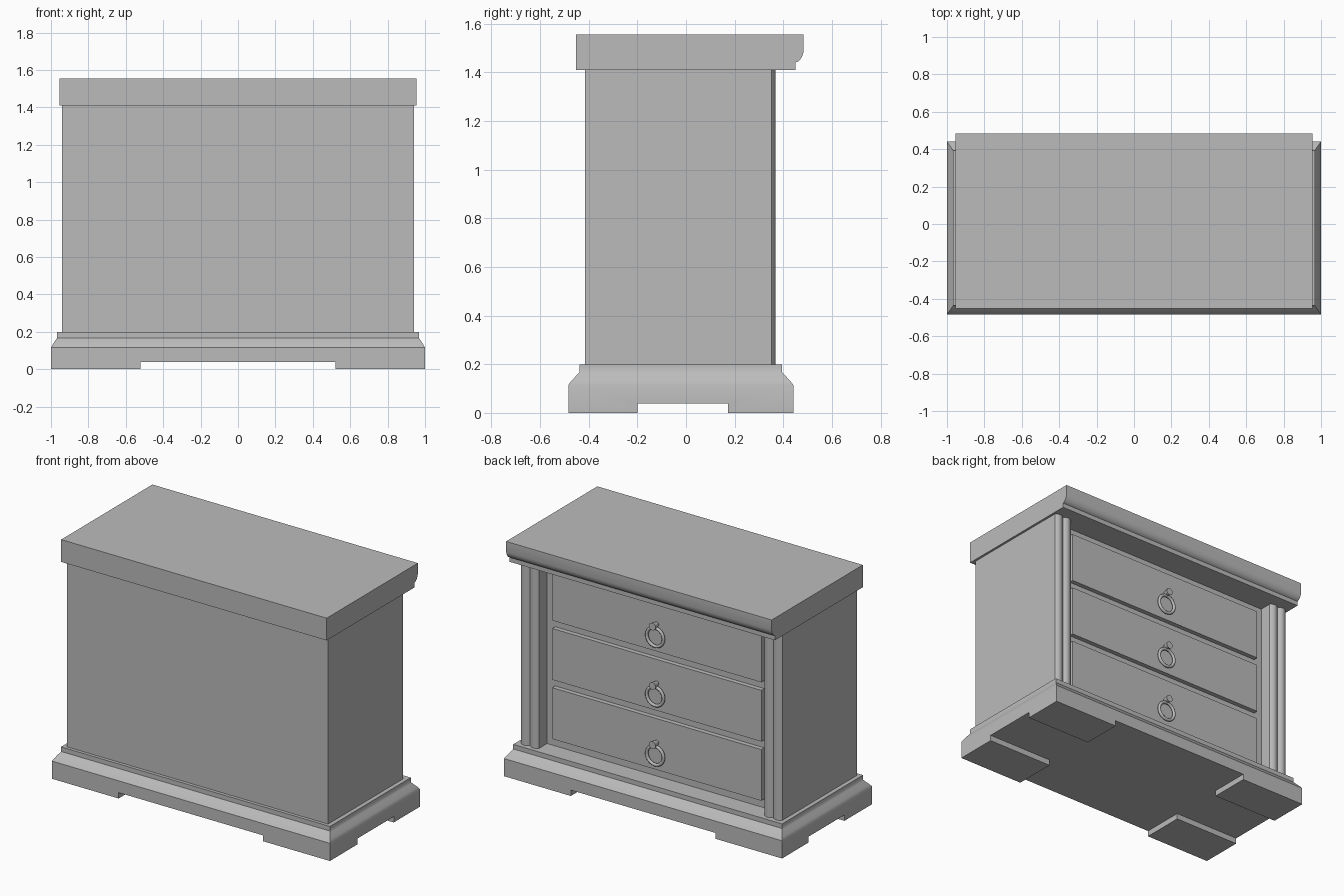
import bpy, bmesh, math
from mathutils import Matrix, Vector

if "Cube" in bpy.data.objects:
    bpy.data.objects.remove(bpy.data.objects["Cube"], do_unlink=True)

GREY = (0.5, 0.5, 0.5, 1.0)
paint = bpy.data.materials.new("plain_grey")
paint.use_nodes = True
paint.diffuse_color = GREY
paint.node_tree.nodes["Principled BSDF"].inputs["Base Color"].default_value = GREY


def make(name, bm):
    """Turn a bmesh into a painted object."""
    bmesh.ops.recalc_face_normals(bm, faces=bm.faces)
    mesh = bpy.data.meshes.new(name)
    bm.to_mesh(mesh)
    bm.free()
    mesh.materials.append(paint)
    obj = bpy.data.objects.new(name, mesh)
    bpy.context.collection.objects.link(obj)
    return obj


def activate(obj):
    bpy.ops.object.select_all(action='DESELECT')
    obj.select_set(True)
    bpy.context.view_layer.objects.active = obj


def smooth(obj, degrees=38):
    activate(obj)
    bpy.ops.object.shade_smooth_by_angle(angle=math.radians(degrees))


def loft(name, rings):
    """Skin a stack of closed rings and cap both ends."""
    bm = bmesh.new()
    loops = [[bm.verts.new(p) for p in ring] for ring in rings]
    n = len(loops[0])
    for a, b in zip(loops, loops[1:]):
        for i in range(n):
            j = (i + 1) % n
            bm.faces.new((a[i], a[j], b[j], b[i]))
    bm.faces.new(loops[0])
    bm.faces.new(loops[-1])
    return make(name, bm)


def rect(x0, x1, y0, y1, z):
    return [(x0, y0, z), (x1, y0, z), (x1, y1, z), (x0, y1, z)]


def box(name, x0, x1, y0, y1, z0, z1):
    return loft(name, [rect(x0, x1, y0, y1, z) for z in (z0, z1)])


# Plinth: moulded outline, wider at the foot
profile = [(0, 0), (0, .115), (.25, .13), (.5, .143), (.72, .154),
           (.9, .163), (1, .168), (1, .198)]
plinth = loft("plinth", [
    rect(-1 + .033 * t, 1 - .033 * t, -.484 + .047 * t, .441 - .047 * t, z)
    for t, z in profile])

# Cut a passage each way to leave four block feet
for cutter in (box("foot_gap_long", -.52, .52, -.7, .7, -.1, .038),
               box("foot_gap_short", -1.2, 1.2, -.2, .172, -.1, .038)):
    cutter.hide_render = True
    cut = plinth.modifiers.new("foot_gap", 'BOOLEAN')
    cut.object = cutter
    cut.solver = 'EXACT'
    activate(plinth)
    bpy.ops.object.modifier_apply(modifier=cut.name)
    bpy.data.objects.remove(cutter, do_unlink=True)
smooth(plinth)

# Carcass: footprint with a recess between two reeded posts
REED, BULGE, POST_Y, RECESS_Y, STEPS = .065, .016, .352, .27, 8
half = [(.94, -.416), (.94, POST_Y)]
for reed in range(2):
    start = .94 - REED * reed
    for i in range(1, STEPS + 1):
        t = i / STEPS
        half.append((start - REED * t, POST_Y + BULGE * 4 * t * (1 - t)))
half.append((.81, RECESS_Y))
outline = half + [(-x, y) for x, y in reversed(half)]
carcass = loft("carcass", [[(x, y, z) for x, y in outline] for z in (.198, 1.41)])
smooth(carcass)

# Top slab: moulded along the drawer side only
edge = [(.45, 1.41), (.45, 1.44), (.461, 1.445), (.471, 1.455),
        (.479, 1.469), (.484, 1.487), (.484, 1.555)]
side = [(-.453, 1.41)] + edge + [(-.453, 1.555)]
slab = loft("top_slab", [[(x, y, z) for y, z in side] for x in (-.955, .955)])
smooth(slab)

# Drawers, each with a flared peg and a hanging ring
FRONT_Y = .3


def peg(name, z):
    bm = bmesh.new()
    place = Matrix.Translation((0, FRONT_Y + .022, z)) @ Matrix.Rotation(-math.pi / 2, 4, 'X')
    bmesh.ops.create_cone(bm, cap_ends=True, segments=16, radius1=.014,
                          radius2=.024, depth=.05, matrix=place)
    smooth(make(name, bm))


def ring(name, z, radius=.06, tube=.01):
    bpy.ops.mesh.primitive_torus_add(
        major_radius=radius, minor_radius=tube, major_segments=32,
        minor_segments=10, location=(0, FRONT_Y + .017, z),
        rotation=(math.pi / 2, 0, 0))
    obj = bpy.context.object
    obj.name = name
    obj.data.materials.append(paint)
    smooth(obj, 60)


for i, level in enumerate(("lower", "middle", "upper")):
    z = .255 + .385 * i
    box(level + "_drawer", -.752, .752, RECESS_Y - .01, FRONT_Y, z, z + .333)
    ring(level + "_drawer_ring", z + .1)
    peg(level + "_drawer_peg", z + .178)
